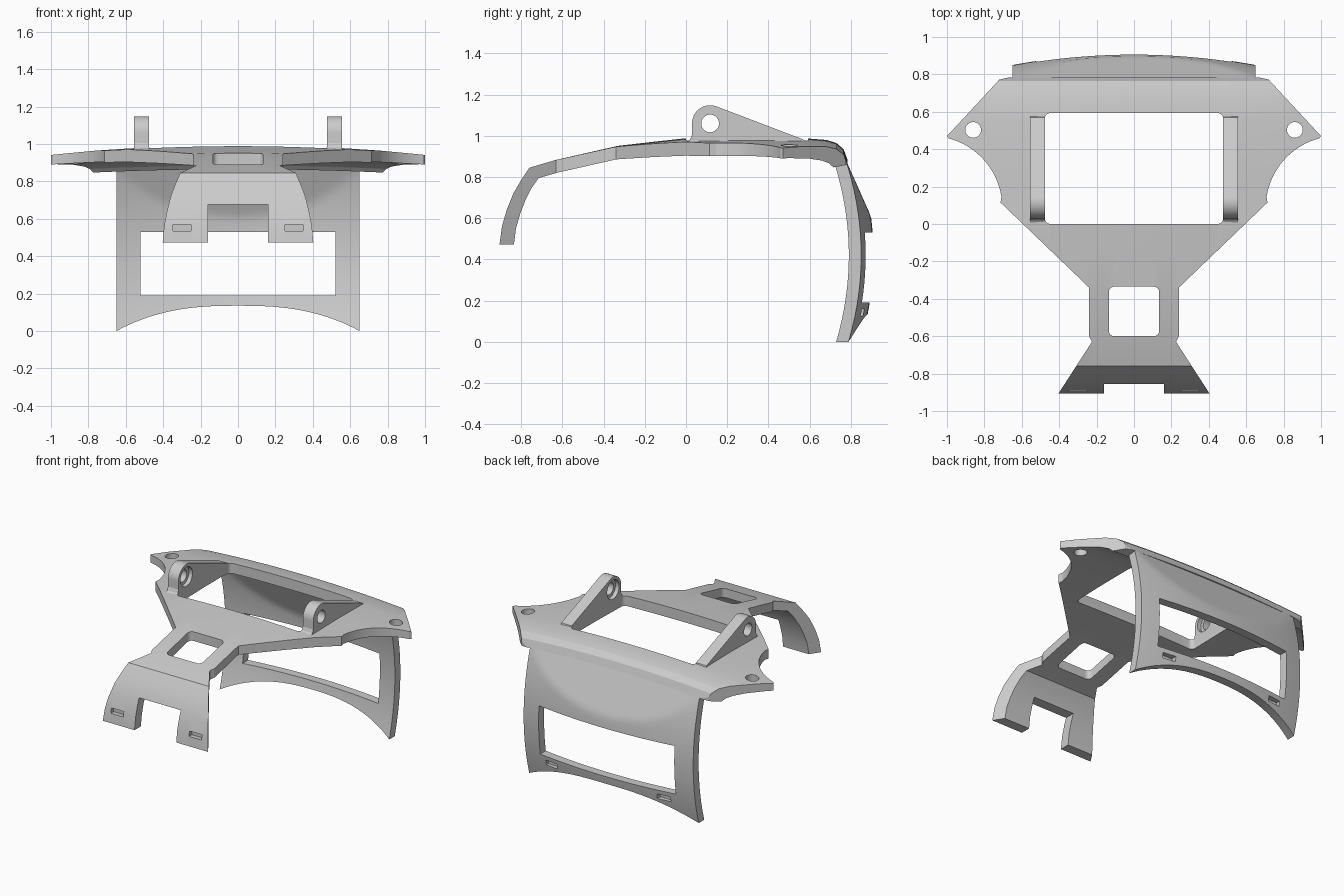
import bpy, bmesh, math

if "Cube" in bpy.data.objects:
    bpy.data.objects.remove(bpy.data.objects["Cube"])


def make(name, verts, faces):
    me = bpy.data.meshes.new(name)
    me.from_pydata(verts, [], faces)
    bm = bmesh.new()
    bm.from_mesh(me)
    bmesh.ops.recalc_face_normals(bm, faces=bm.faces)
    bm.to_mesh(me)
    bm.free()
    ob = bpy.data.objects.new(name, me)
    bpy.context.collection.objects.link(ob)
    return ob


def prism(name, pts, lo, hi, axis):
    """Extrude a 2D outline along x, y or z."""
    put = {'x': lambda a, b, h: (h, a, b),
           'y': lambda a, b, h: (a, h, b),
           'z': lambda a, b, h: (a, b, h)}[axis]
    n = len(pts)
    verts = [put(a, b, h) for h in (lo, hi) for a, b in pts]
    faces = [(i, (i + 1) % n, n + (i + 1) % n, n + i) for i in range(n)]
    return make(name, verts, faces + [tuple(range(n)), tuple(range(n, 2 * n))])


def loft(name, rings):
    """Closed solid through a row of equal rings."""
    n = len(rings[0])
    verts = [v for r in rings for v in r]
    faces = [(k * n + i, k * n + (i + 1) % n, (k + 1) * n + (i + 1) % n, (k + 1) * n + i)
             for k in range(len(rings) - 1) for i in range(n)]
    last = (len(rings) - 1) * n
    return make(name, verts, faces + [tuple(range(n)), tuple(range(last, last + n))])


def arc(cx, cy, r, a0, a1, n):
    return [(cx + r * math.cos(math.radians(a0 + (a1 - a0) * i / n)),
             cy + r * math.sin(math.radians(a0 + (a1 - a0) * i / n))) for i in range(n + 1)]


def circle(cx, cy, r, n=32):
    return arc(cx, cy, r, 0, 360, n)[:-1]


def rect(x0, x1, y0, y1, r=0):
    if not r:
        return [(x0, y0), (x1, y0), (x1, y1), (x0, y1)]
    return (arc(x1 - r, y1 - r, r, 0, 90, 6) + arc(x0 + r, y1 - r, r, 90, 180, 6)
            + arc(x0 + r, y0 + r, r, 180, 270, 6) + arc(x1 - r, y0 + r, r, 270, 360, 6))


def boolean(ob, other, op):
    m = ob.modifiers.new(op, 'BOOLEAN')
    m.operation, m.object, m.solver = op, other, 'EXACT'
    bpy.context.view_layer.objects.active = ob
    bpy.ops.object.modifier_apply(modifier=m.name)
    bpy.data.objects.remove(other)


# Top plate and front leg: side profile lofted across x with a slight crown
outer = [(-.905, .472), (-.893, .56), (-.87, .64), (-.838, .72), (-.80, .785), (-.76, .845),
         (-.635, .882), (-.34, .95), (-.15, .972), (0, .988), (.3, .993), (.55, .99),
         (.68, .98), (.73, .965), (.765, .935), (.783, .885)]
inner = [(-.835, .472), (-.825, .55), (-.805, .62), (-.78, .685), (-.75, .745), (-.715, .795),
         (-.62, .822), (-.34, .887), (-.15, .903), (0, .914), (.3, .92), (.5, .92),
         (.6, .912), (.66, .9), (.695, .885), (.715, .865)]
rings = []
for k in range(43):
    x = -1.05 + k * .05
    rings.append([(x, y, z - (.05 * x * x if y > -.6 else 0)) for y, z in outer]
                 + [(x, y, z - (.03 * x * x if y > -.6 else 0)) for y, z in inner[::-1]])
frame = loft("frame", rings)

# Plan outline: flared leg, neck, shoulders, scooped wings
half = [(.432, -.95), (.225, -.63), (.24, -.6), (.24, -.34), (.714, .115)]
half += arc(1.09, .085, .386, 171, 105, 16) + [(1.0, .47), (.72, .772), (.655, .787), (.65, .85)]
outline = half + [(-x, y) for x, y in half[::-1]]
boolean(frame, prism("outline", outline, .2, 1.3, 'z'), 'INTERSECT')

# Rear panel: bowed shell, arched lower edge, flat slanted facet near the top
rings = []
for k in range(41):
    x = -.65 + k * .0325
    u = abs(x) / .65
    low = .135 * (1 - u ** 2.6)
    skin = []
    for i in range(29):
        z = low + (.9 - low) * i / 28
        bowed = .85 - .35 * (z - .42) ** 2 + .06 * (1 - u * u)
        skin.append((x, min(bowed, .768 + (.9 - z) * .446), z))
    rings.append(skin + [(a, b - .06, c) for a, b, c in skin[::-1]])
boolean(frame, loft("rear_panel", rings), 'UNION')

# Pivot lugs standing beside the top window
lug = [(.59, .94), (.57, .982)] + arc(.117, 1.06, .088, 69, 180, 18)
lug += [(.029, 1.005), (.02, .982), (0, .968), (0, .94)]
for s in (-1, 1):
    boolean(frame, prism("lug", lug, s * .465, s * .557, 'x'), 'UNION')

# Openings: top window, neck window, leg notch, rear window
cutters = [prism("top_window", rect(-.477, .477, 0, .593, .03), .8, 1.3, 'z'),
           prism("neck_window", rect(-.135, .135, -.6, -.335, .03), .7, 1.1, 'z'),
           prism("leg_notch", rect(-.16, .16, .3, .677), -1, -.6, 'y'),
           prism("rear_window", rect(-.52, .52, .19, .53), .6, 1, 'y')]
for s in (-1, 1):
    # Wing holes, lug bores with inner recess, clip pockets
    cutters += [prism("wing_hole", circle(s * .86, .503, .042), .8, 1.1, 'z'),
                prism("lug_bore", circle(.117, 1.06, .043), s * .4, s * .6, 'x'),
                prism("lug_recess", circle(.117, 1.06, .066), s * .44, s * .505, 'x'),
                prism("leg_pocket", rect(s * .3 - .048, s * .3 + .048, .535, .57), -1, -.865, 'y'),
                prism("rear_pocket", rect(s * .43 - .048, s * .43 + .048, .125, .16), .825, 1, 'y')]
for c in cutters:
    boolean(frame, c, 'DIFFERENCE')

bpy.ops.object.select_all(action='DESELECT')
frame.select_set(True)
bpy.context.view_layer.objects.active = frame
bpy.ops.object.shade_smooth_by_angle(angle=math.radians(20))
